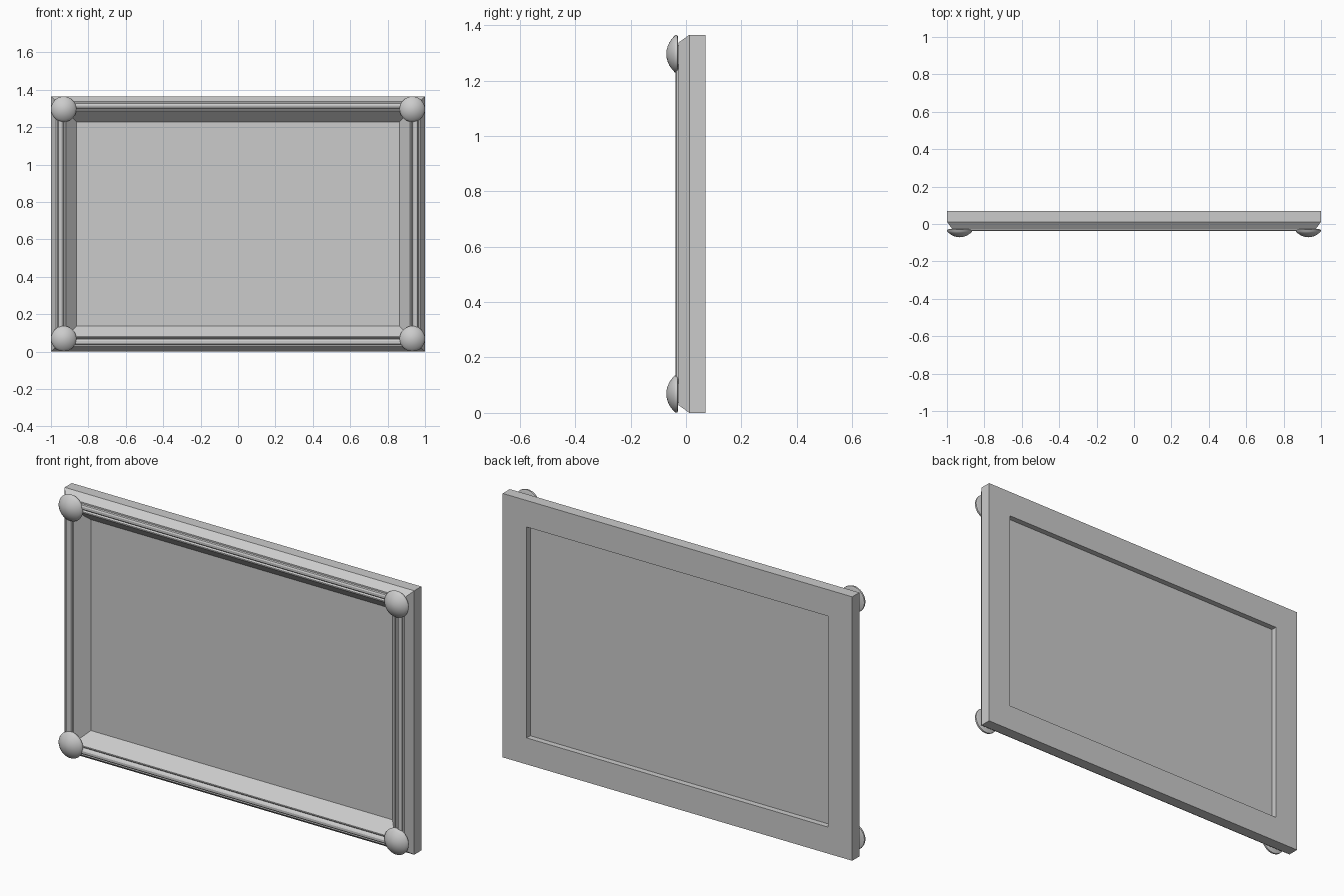
import bpy, bmesh, math

if "Cube" in bpy.data.objects:
    bpy.data.objects.remove(bpy.data.objects["Cube"])

W, H = 1.0, 1.365   # half width, height


def make_object(name, bm):
    bmesh.ops.recalc_face_normals(bm, faces=bm.faces)
    mesh = bpy.data.meshes.new(name)
    bm.to_mesh(mesh)
    bm.free()
    obj = bpy.data.objects.new(name, mesh)
    bpy.context.collection.objects.link(obj)
    return obj


# Moulded frame: one cross-section (inset from the edge, depth) swept with mitred corners
profile = [(0, 0.07), (0, 0.012), (0.028, -0.027), (0.036, -0.027),
           (0.039, -0.034), (0.046, -0.038), (0.056, -0.038), (0.062, -0.034),
           (0.068, -0.024), (0.074, -0.031), (0.080, -0.031),
           (0.137, 0.03), (0.137, 0.07)]
bm = bmesh.new()
rings = [[bm.verts.new((x, y, z)) for x, z in
          ((d - W, d), (W - d, d), (W - d, H - d), (d - W, H - d))]
         for d, y in profile]
for i, ring in enumerate(rings):
    following = rings[(i + 1) % len(rings)]
    for k in range(4):
        j = (k + 1) % 4
        bm.faces.new((ring[k], ring[j], following[j], following[k]))
make_object("moulded_frame", bm)

# Thin panel set into the frame
bm = bmesh.new()
bmesh.ops.create_cube(bm, size=1)
for v in bm.verts:
    v.co.x *= 2 * (W - 0.137)
    v.co.y = 0.035 + v.co.y * 0.01
    v.co.z = H / 2 + v.co.z * (H - 2 * 0.137)
make_object("picture_panel", bm)

# Domed corner studs, lathed about the y axis
stud_profile = [(0, -0.028), (0.060, -0.028), (0.067, -0.031), (0.068, -0.036),
                (0.066, -0.041), (0.056, -0.050), (0.042, -0.060),
                (0.028, -0.066), (0.014, -0.070), (0, -0.071)]
for cx, side in ((-0.932, "left"), (0.932, "right")):
    for cz, level in ((0.069, "bottom"), (H - 0.069, "top")):
        bm = bmesh.new()
        verts = [bm.verts.new((cx + r, y, cz)) for r, y in stud_profile]
        edges = [bm.edges.new(pair) for pair in zip(verts, verts[1:])]
        bmesh.ops.spin(bm, geom=verts + edges, cent=(cx, 0, cz), axis=(0, 1, 0),
                       angle=2 * math.pi, steps=32)
        bmesh.ops.remove_doubles(bm, verts=bm.verts, dist=0.0005)
        stud = make_object(f"{level}_{side}_stud", bm)
        bpy.ops.object.select_all(action='DESELECT')
        stud.select_set(True)
        bpy.context.view_layer.objects.active = stud
        bpy.ops.object.shade_smooth_by_angle(angle=math.radians(40))
